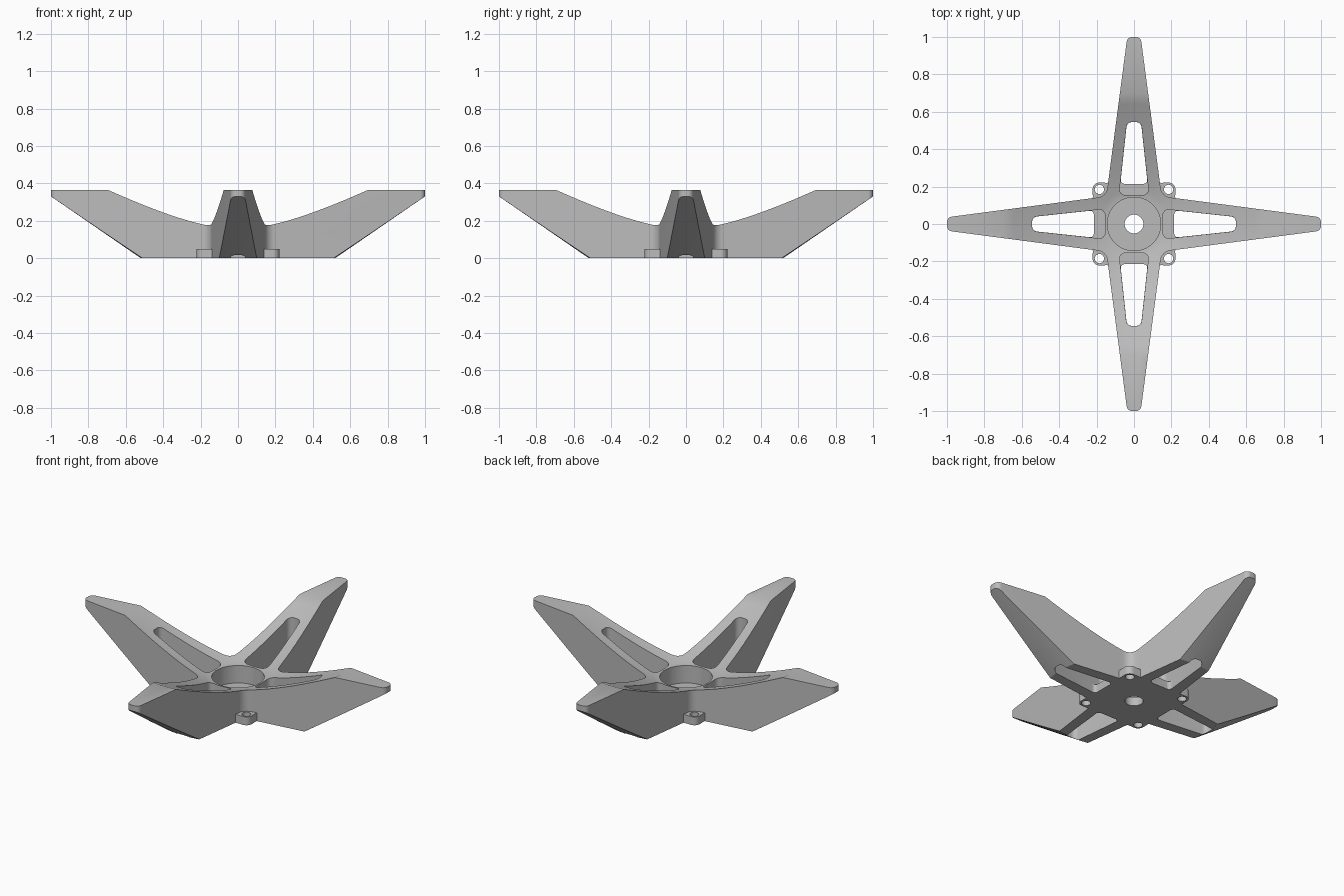
import bpy
import bmesh
from math import pi, cos, sin, tan
from mathutils import Vector, Matrix

cube = bpy.data.objects.get("Cube")
if cube:
    bpy.data.objects.remove(cube)

grey = bpy.data.materials.new("plain grey")
grey.use_nodes = True
colour = (0.5, 0.5, 0.5, 1)
grey.diffuse_color = colour
grey.node_tree.nodes["Principled BSDF"].inputs["Base Color"].default_value = colour

PLATE = 0.05     # floor and lug thickness
ARMS = 4


def make_object(name, bm):
    bmesh.ops.recalc_face_normals(bm, faces=bm.faces)
    mesh = bpy.data.meshes.new(name)
    bm.to_mesh(mesh)
    bm.free()
    obj = bpy.data.objects.new(name, mesh)
    bpy.context.collection.objects.link(obj)
    mesh.materials.append(grey)
    return obj


def rounded(corners, steps=8):
    """Outline with a circular fillet at each (x, y, radius) corner."""
    out = []
    for i, (x, y, r) in enumerate(corners):
        p = Vector((x, y))
        a = (Vector(corners[i - 1][:2]) - p).normalized()
        b = (Vector(corners[(i + 1) % len(corners)][:2]) - p).normalized()
        if r == 0:
            out.append(p)
            continue
        half = a.angle(b) / 2
        centre = p + (a + b).normalized() * r / sin(half)
        start = p + a * r / tan(half) - centre
        end = p + b * r / tan(half) - centre
        sweep = start.angle_signed(end)
        out += [centre + Matrix.Rotation(-sweep * k / steps, 2) @ start
                for k in range(steps + 1)]
    return out


def prism(name, outline, z0, z1, turn=0):
    bm = bmesh.new()
    face = bm.faces.new([bm.verts.new((p[0], p[1], z0)) for p in outline])
    top = bmesh.ops.extrude_face_region(bm, geom=[face])["geom"]
    bmesh.ops.translate(bm, vec=(0, 0, z1 - z0),
                        verts=[v for v in top if isinstance(v, bmesh.types.BMVert)])
    bmesh.ops.rotate(bm, verts=bm.verts, matrix=Matrix.Rotation(turn, 3, "Z"))
    return make_object(name, bm)


def circle(r, x=0, y=0, n=48):
    return [(x + r * cos(2 * pi * i / n), y + r * sin(2 * pi * i / n)) for i in range(n)]


def around(points):
    """Repeat the corners of one arm around the centre."""
    out = []
    for i in range(ARMS):
        rot = Matrix.Rotation(i * pi / 2, 2)
        out += [(*(rot @ Vector((x, y))), r) for x, y, r in points]
    return out


def combine(obj, other, operation):
    mod = obj.modifiers.new(operation.title(), "BOOLEAN")
    mod.operation, mod.solver, mod.object = operation, "EXACT", other
    bpy.context.view_layer.objects.active = obj
    bpy.ops.object.modifier_apply(modifier=mod.name)
    bpy.data.objects.remove(other)


# Four tapered arms in plan, with filleted inner corners
star = around([(1, -0.036, 0.03), (1, 0.036, 0.03), (0.148, 0.148, 0.06)])
frame = prism("cross_bracket", rounded(star), -0.2, 0.6)

# Turned envelope: flat base, rising underside, concave upper side
inner, bend, outer = Vector((0.15, 0.155)), Vector((0.36, 0.21)), Vector((0.7, 0.365))
curve = [inner * (1 - t) ** 2 + bend * 2 * t * (1 - t) + outer * t * t
         for t in [k / 12 for k in range(13)]]
side = [(0, 0), (0.52, 0), (1.051, 0.365)] + [tuple(p) for p in reversed(curve)] + [(0, 0.155)]
bm = bmesh.new()
verts = [bm.verts.new((r, 0, z)) for r, z in side]
edges = [bm.edges.new(pair) for pair in zip(verts, verts[1:])]
bmesh.ops.spin(bm, geom=verts + edges, cent=(0, 0, 0), axis=(0, 0, 1),
               angle=2 * pi, steps=128, use_merge=True)
bmesh.ops.remove_doubles(bm, verts=bm.verts, dist=1e-5)
combine(frame, make_object("envelope", bm), "INTERSECT")

# Base plate with a screw lug between each pair of arms
lugs = around([(0.28, -0.1, 0), (0.28, 0.1, 0), (0.22, 0.13, 0.025),
               (0.222, 0.222, 0.035), (0.13, 0.22, 0.025)])
combine(frame, prism("lug_plate", rounded(lugs), 0, PLATE), "UNION")

# Central bore and through hole
combine(frame, prism("bore", circle(0.143, n=64), PLATE, 1), "DIFFERENCE")
combine(frame, prism("centre_hole", circle(0.05), -1, 1), "DIFFERENCE")

# Arm windows with a ledge by the hub, and lug holes
pocket = rounded([(0.155, -0.08, 0.03), (0.545, -0.038, 0.03),
                  (0.545, 0.038, 0.03), (0.155, 0.08, 0.03)])
slot = rounded([(0.215, -0.073, 0.02), (0.5445, -0.0375, 0.03),
                (0.5445, 0.0375, 0.03), (0.215, 0.073, 0.02)])
for i in range(ARMS):
    turn = i * pi / 2
    combine(frame, prism("pocket", pocket, PLATE, 1, turn), "DIFFERENCE")
    combine(frame, prism("slot", slot, -1, PLATE + 0.01, turn), "DIFFERENCE")
    combine(frame, prism("lug_hole", circle(0.025, 0.185, 0.185, 24), -1, 1, turn), "DIFFERENCE")

# Smooth shading with crisp edges
bpy.ops.object.select_all(action="DESELECT")
frame.select_set(True)
bpy.context.view_layer.objects.active = frame
bpy.ops.object.shade_smooth_by_angle(angle=pi / 6)
